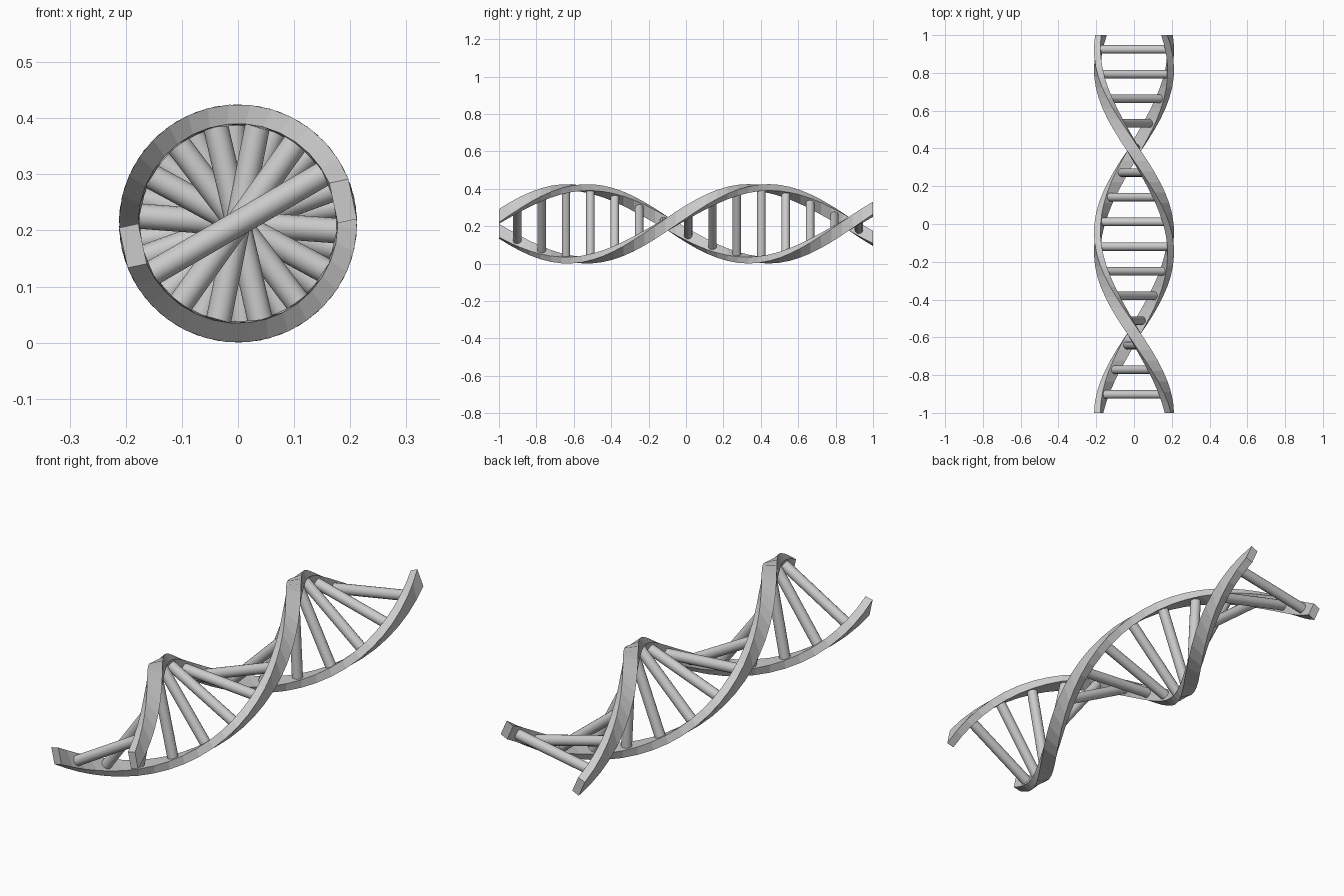
import bpy, bmesh, math
from mathutils import Vector, Matrix

if "Cube" in bpy.data.objects:
    bpy.data.objects.remove(bpy.data.objects["Cube"])

CZ = 0.2125                       # height of the helix axis
START = math.radians(12)          # strand angle at the front end
RATE = math.radians(186)          # twist per unit of length
SEGS = 36


def angle(y):
    return START + RATE * (y + 1)


def make_object(name, bm):
    bmesh.ops.recalc_face_normals(bm, faces=bm.faces)
    mesh = bpy.data.meshes.new(name)
    bm.to_mesh(mesh)
    bm.free()
    obj = bpy.data.objects.new(name, mesh)
    bpy.context.collection.objects.link(obj)
    return obj


def strand(name, phase):
    # rectangular section (radial, tangential) swept along the helix
    section = [(0.174, -0.0365), (0.209, -0.0365), (0.209, 0.0365), (0.174, 0.0365)]
    bm = bmesh.new()
    rings = []
    for i in range(SEGS + 1):
        y = -1 + 2 * i / SEGS
        a = angle(y) + phase
        c, s = math.cos(a), math.sin(a)
        rings.append([bm.verts.new((r * c - t * s, y, CZ + r * s + t * c))
                      for r, t in section])
    for a, b in zip(rings, rings[1:]):
        for k in range(4):
            n = (k + 1) % 4
            bm.faces.new((a[k], a[n], b[n], b[k]))
    bm.faces.new(rings[0])
    bm.faces.new(rings[-1])
    return make_object(name, bm)


def rung(name, y):
    # round bar joining the two strands
    a = angle(y)
    direction = Vector((math.cos(a), 0, math.sin(a)))
    turn = direction.to_track_quat('Z', 'Y').to_matrix().to_4x4()
    bm = bmesh.new()
    bmesh.ops.create_cone(bm, cap_ends=True, segments=16, radius1=0.0225, radius2=0.0225,
                          depth=0.36, matrix=Matrix.Translation((0, y, CZ)) @ turn)
    return make_object(name, bm)


# the two opposite strands
strand("strand_a", 0)
strand("strand_b", math.pi)

# evenly spaced rungs
for i in range(15):
    obj = rung(f"rung_{i + 1:02d}", -0.9025 + 0.1305 * i)
    bpy.ops.object.select_all(action='DESELECT')
    obj.select_set(True)
    bpy.context.view_layer.objects.active = obj
    bpy.ops.object.shade_smooth_by_angle(angle=math.radians(35))
